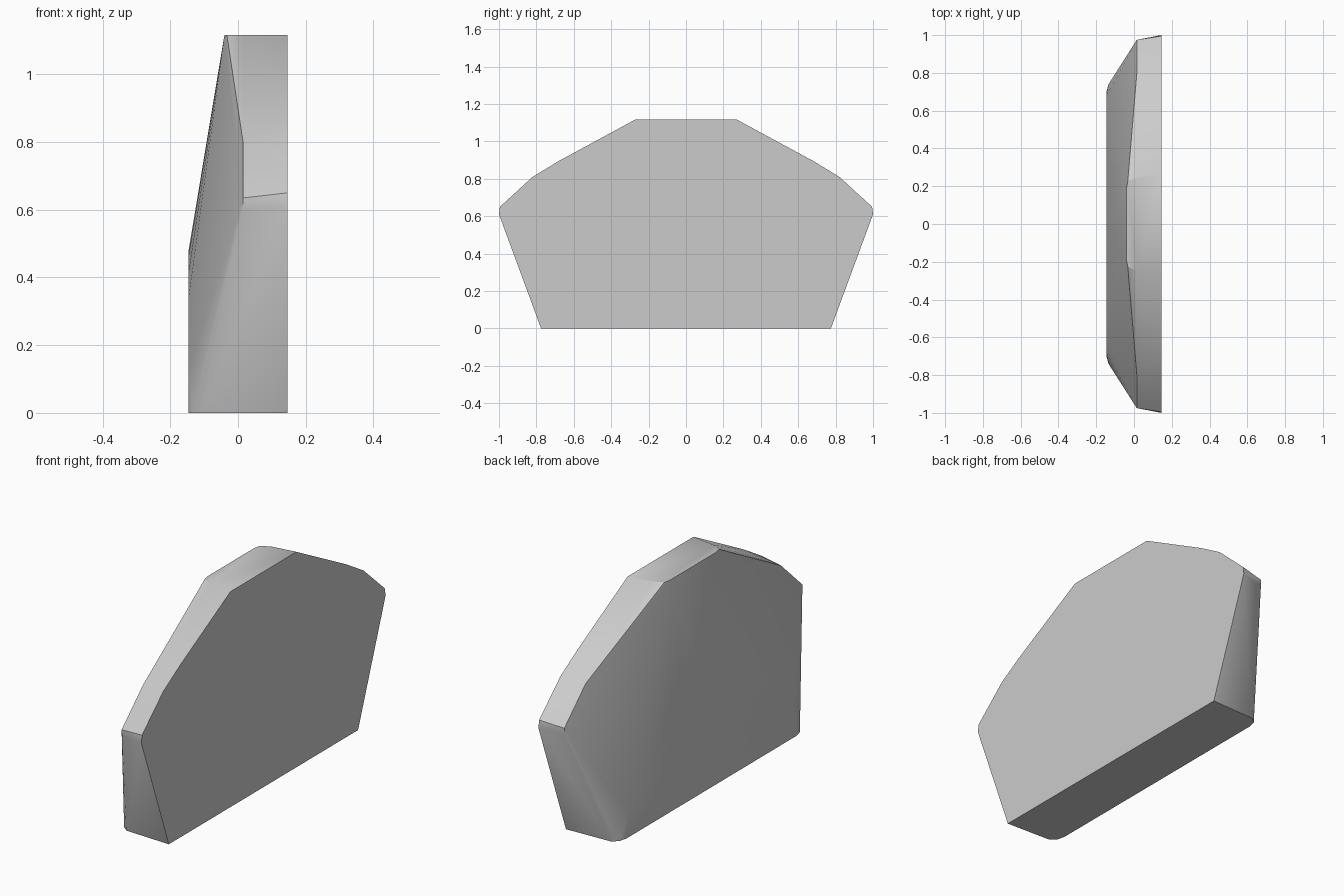
import bpy, bmesh, math

if "Cube" in bpy.data.objects:
    bpy.data.objects.remove(bpy.data.objects["Cube"])

X = 0.146

# flat outline at the +x side (y, z), one half
back = [(0.775, 0), (1.0, 0.61), (0.995, 0.65), (0.82, 0.81), (0.68, 0.895), (0.27, 1.117)]
half = [(X, y, z) for y, z in back]

# bevelled rim: top edge, shoulder ridge and foot corner
half += [(-0.04, 0.19, 1.117), (-0.033, 0.225, 1.117), (0.015, 0.25, 1.117),
         (0.015, 0.80, 0.80), (0.015, 0.975, 0.635), (0.015, 0.972, 0.60),
         (-0.105, 0.765, 0), (-0.135, 0.74, 0)]

# arched flat panel on the -x side
for i in range(7):
    a = math.pi / 2 * i / 6
    half.append((-X, 0.70 * math.cos(a), 0.48 * math.sin(a)))

# mirror the half and wrap it in a convex shell
bm = bmesh.new()
for x, y, z in half:
    for s in (1, -1):
        bm.verts.new((x, s * y, z))
bmesh.ops.remove_doubles(bm, verts=bm.verts[:], dist=1e-5)
res = bmesh.ops.convex_hull(bm, input=bm.verts[:])
loose = [v for v in bm.verts if not v.link_faces]
bmesh.ops.delete(bm, geom=loose, context='VERTS')
bmesh.ops.dissolve_limit(bm, angle_limit=math.radians(0.5), verts=bm.verts[:], edges=bm.edges[:])
bmesh.ops.recalc_face_normals(bm, faces=bm.faces[:])

mesh = bpy.data.meshes.new("faceted_panel")
bm.to_mesh(mesh)
bm.free()
obj = bpy.data.objects.new("faceted_panel", mesh)
bpy.context.collection.objects.link(obj)
bpy.context.view_layer.objects.active = obj
obj.select_set(True)
bpy.ops.object.shade_smooth_by_angle(angle=math.radians(30))
